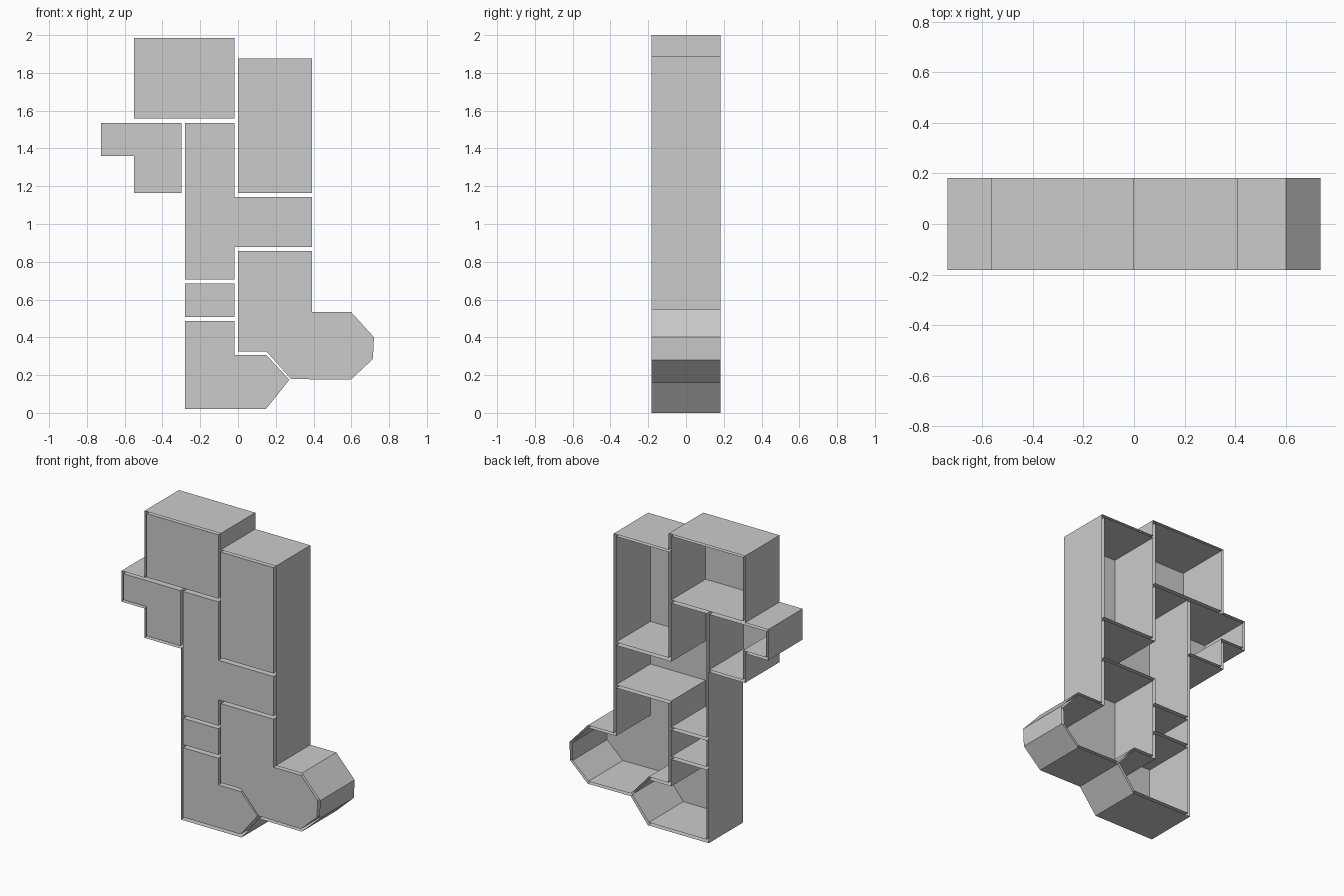
import bpy
import bmesh

old = bpy.data.objects.get("Cube")
if old:
    bpy.data.objects.remove(old, do_unlink=True)

HALF = 0.183  # half the depth of the tray

grey = bpy.data.materials.new("plain_grey")
grey.use_nodes = True
colour = (0.6, 0.6, 0.6, 1)
grey.diffuse_color = colour
grey.node_tree.nodes["Principled BSDF"].inputs["Base Color"].default_value = colour


def box(x0, x1, z0, z1):
    return [(x0, z1), (x1, z1), (x1, z0), (x0, z0)]


def tray_part(name, outline, panel=True):
    """Thin walls along a clockwise outline, with an optional front panel."""
    bm = bmesh.new()
    front = [bm.verts.new((x, -HALF, z)) for x, z in outline]
    back = [bm.verts.new((x, HALF, z)) for x, z in outline]
    n = len(outline)
    for i in range(n):
        j = (i + 1) % n
        wall = bm.faces.new((front[i], front[j], back[j], back[i]))
        if panel:  # cell walls face into the compartment
            wall.normal_flip()
    if panel:
        bm.faces.new(front[::-1])
    mesh = bpy.data.meshes.new(name)
    bm.to_mesh(mesh)
    bm.free()
    mesh.materials.append(grey)
    obj = bpy.data.objects.new(name, mesh)
    bpy.context.collection.objects.link(obj)
    return obj


# Column edges shared by the compartments
L, M, N, R = -0.28, -0.018, 0.0, 0.392

# Rectangular compartments
tray_part("top_compartment", box(-0.55, M, 1.558, 1.986))
tray_part("tall_compartment", box(N, R, 1.165, 1.875))
tray_part("small_compartment", box(L, M, 0.508, 0.684))

# Stepped compartments
tray_part("hook_compartment", [
    (-0.724, 1.536), (-0.3, 1.536), (-0.3, 1.165),
    (-0.55, 1.165), (-0.55, 1.361), (-0.724, 1.361)])
tray_part("middle_compartment", [
    (L, 1.536), (M, 1.536), (M, 1.144), (R, 1.144),
    (R, 0.879), (M, 0.879), (M, 0.705), (L, 0.705)])

# Compartments with slanted ends
tray_part("foot_compartment", [
    (L, 0.487), (M, 0.487), (M, 0.307), (0.15, 0.307),
    (0.272, 0.175), (0.148, 0.02), (L, 0.02)])
tray_part("toe_compartment", [
    (N, 0.858), (R, 0.858), (R, 0.535), (0.598, 0.535), (0.72, 0.4),
    (0.714, 0.285), (0.597, 0.176), (0.281, 0.179), (0.15, 0.326), (N, 0.326)])

# Outer skin around all compartments
tray_part("outer_wall", [
    (-0.567, 2), (N, 2), (N, 1.89), (0.409, 1.89), (0.409, 0.551),
    (0.602, 0.551), (0.738, 0.403), (0.732, 0.281), (0.602, 0.159),
    (0.282, 0.161), (0.155, 0), (-0.297, 0), (-0.297, 1.148),
    (-0.567, 1.148), (-0.567, 1.345), (-0.738, 1.345),
    (-0.738, 1.552), (-0.567, 1.552)], panel=False)
